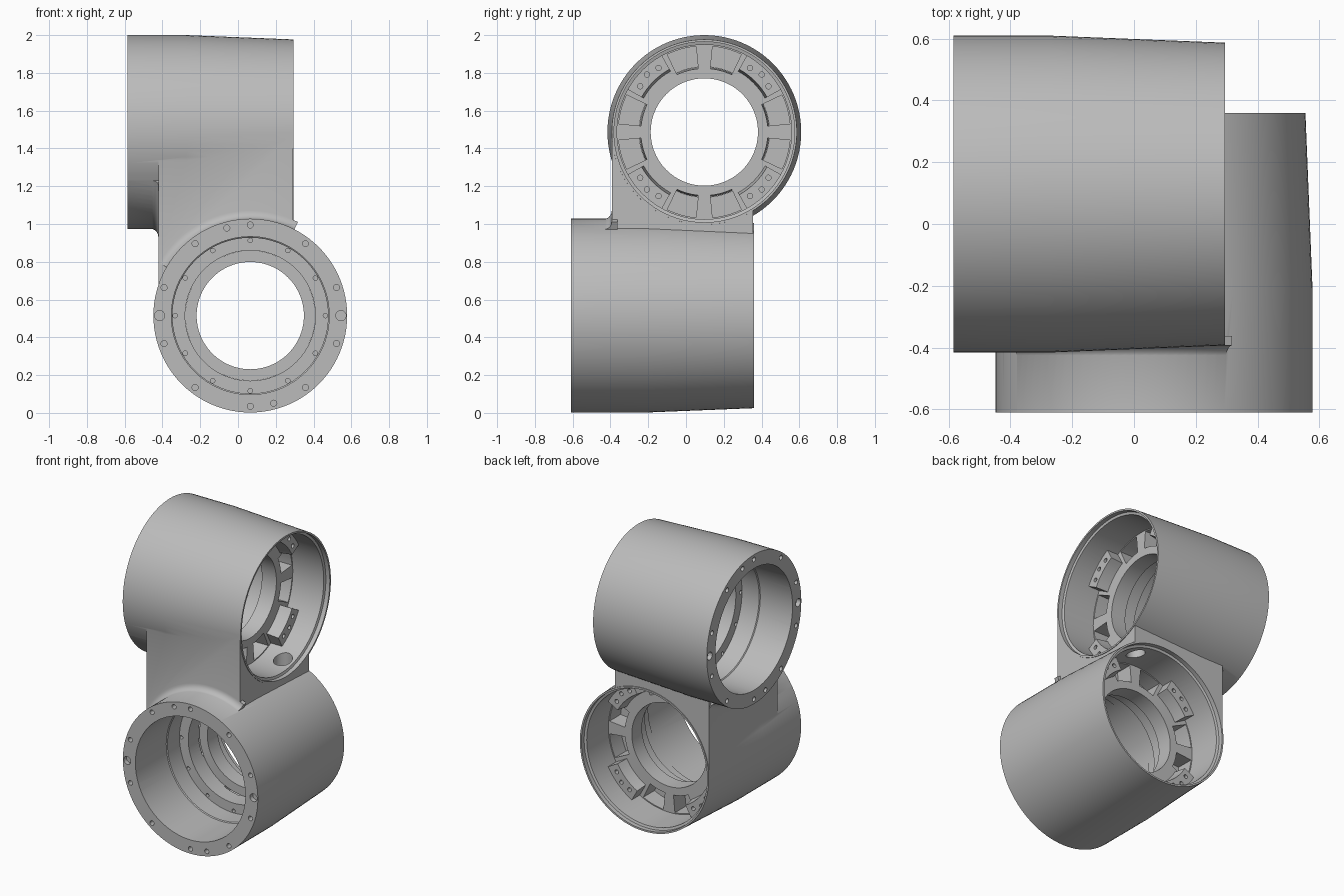
import bpy, bmesh
from math import cos, sin, radians, pi
from mathutils import Matrix

cube = bpy.data.objects.get("Cube")
if cube:
    bpy.data.objects.remove(cube, do_unlink=True)

mat = bpy.data.materials.new("cast_grey")
mat.use_nodes = True
GREY = (0.5, 0.5, 0.5, 1)
mat.diffuse_color = GREY
mat.node_tree.nodes["Principled BSDF"].inputs["Base Color"].default_value = GREY


def frame(ax, ay, az, origin):
    m = Matrix((ax, ay, az)).transposed().to_4x4()
    m.translation = origin
    return m


# Each tube: local z runs out of the open end, local -y points at the other tube
LOWER = frame((1, 0, 0), (0, 0, -1), (0, 1, 0), (0.065, 0.36, 0.515))
UPPER = frame((0, 1, 0), (0, 0, 1), (1, 0, 0), (0.295, 0.097, 1.487))
TUBES = [("lower", LOWER, 0.97, -0.753), ("upper", UPPER, 0.88, -0.717)]
HUB = -0.27


def lathe(bm, matrix, profile, a0=0, a1=360, steps=96):
    """Sweep a closed (radius, z) profile about local z between two angles."""
    full = a1 - a0 == 360
    rings = []
    for i in range(steps if full else steps + 1):
        a = radians(a0 + (a1 - a0) * i / steps)
        rings.append([bm.verts.new(matrix @ Matrix.Translation((r * cos(a), r * sin(a), z)).translation)
                      for r, z in profile])
    n = len(profile)
    for i in range(steps):
        p, q = rings[i], rings[(i + 1) % len(rings)]
        for j in range(n):
            k = (j + 1) % n
            if profile[j][0] == 0 and profile[k][0] == 0:
                continue
            loop = [p[j], p[k], q[k], q[j]]
            bm.faces.new(loop)
    if not full:
        bm.faces.new(rings[0])
        bm.faces.new(rings[-1])


def hole(bm, matrix, radius, angle, z0, z1, size):
    """Round drill cutter at a polar position."""
    a = radians(angle)
    place = matrix @ Matrix.Translation((radius * cos(a), radius * sin(a), 0))
    lathe(bm, place, [(0, z0), (size, z0), (size, z1), (0, z1)], steps=16)


def finish(bm, name):
    bmesh.ops.remove_doubles(bm, verts=bm.verts, dist=1e-5)
    bmesh.ops.dissolve_degenerate(bm, edges=bm.edges, dist=1e-6)
    bmesh.ops.recalc_face_normals(bm, faces=bm.faces)
    mesh = bpy.data.meshes.new(name)
    bm.to_mesh(mesh)
    bm.free()
    mesh.materials.append(mat)
    ob = bpy.data.objects.new(name, mesh)
    bpy.context.collection.objects.link(ob)
    return ob


def combine(body, other, operation):
    mod = body.modifiers.new("combine", 'BOOLEAN')
    mod.operation, mod.object, mod.solver = operation, other, 'EXACT'
    bpy.context.view_layer.objects.active = body
    bpy.ops.object.modifier_apply(modifier=mod.name)
    bpy.data.objects.remove(other, do_unlink=True)


# Connecting block
bm = bmesh.new()
lo, hi = (-0.422, -0.393, 0.515), (0.291, 0.355, 1.487)
size = [h - l for l, h in zip(lo, hi)]
mid = [(h + l) / 2 for l, h in zip(lo, hi)]
bmesh.ops.create_cube(bm, size=1, matrix=Matrix.Translation(mid) @ Matrix.Diagonal((*size, 1)))
housing = finish(bm, "joint_housing")

# Solid tapered drums
for name, m, length, face in TUBES:
    bm = bmesh.new()
    lathe(bm, m, [(0, 0), (0.49, 0), (0.513, -0.57), (0.513, -length), (0, -length)])
    combine(housing, finish(bm, name + "_drum"), 'UNION')

# Rounded fillets where the block meets the drums
for name, m, length, face in TUBES:
    f = 0.045
    curve = [(0.511 + f * (1 - sin(t)), face - f * (1 - cos(t)))
             for t in [i * pi / 12 for i in range(7)]]
    bm = bmesh.new()
    lathe(bm, m, [(0.48, face - f), (0.48, face + 0.03), (0.511 + f, face + 0.03)] + curve,
          -150, -63, 24)
    combine(housing, finish(bm, name + "_fillet"), 'UNION')

# Stepped bores from both ends
for name, m, length, face in TUBES:
    step = -length + 0.38 + (length - 0.88)
    bm = bmesh.new()
    lathe(bm, m, [(0, 0.1), (0.478, 0.1), (0.478, -0.03), (0.462, -0.035), (0.462, HUB),
                  (0.284, HUB), (0.284, step - 0.12 + 0.24 - 0.24 + 0.24), (0.345, step + 0.12),
                  (0.345, step), (0.412, step), (0.412, step - 0.13), (0.418, step - 0.135),
                  (0.418, -length - 0.1), (0, -length - 0.1)])
    combine(housing, finish(bm, name + "_bore"), 'DIFFERENCE')

# Raised mounting pads on the diagonals inside the open ends
bm = bmesh.new()
for name, m, length, face in TUBES:
    for a in (45, 135, 225, 315):
        lathe(bm, m, [(0.365, HUB - 0.02), (0.475, HUB - 0.02), (0.475, HUB + 0.085),
                      (0.38, HUB + 0.085)], a - 16, a + 16, 8)
combine(housing, finish(bm, "mounting_pads"), 'UNION')

# Pockets, screw holes and the cable passage
bm = bmesh.new()
for name, m, length, face in TUBES:
    step = -length + 0.38 + (length - 0.88)
    for quarter in (0, 90, 180, 270):
        for side in (-15.5, 15.5):
            a = quarter + side
            lathe(bm, m, [(0.335, HUB + 0.02), (0.455, HUB + 0.02), (0.455, HUB - 0.12),
                          (0.345, HUB - 0.12)], a - 10, a + 10, 8)
        for offset, r in ((-9.5, 0.417), (0, 0.43), (9.5, 0.417)):
            hole(bm, m, r, quarter + 45 + offset, HUB + 0.03, HUB + 0.11, 0.014)
    for a in range(0, 360, 30):
        hole(bm, m, 0.398, a, step - 0.03, step + 0.05, 0.012)
    for a in (18, 52.5, 90, 127.5, 162, -18, -52.5, -90, -127.5, -162, -105, 75):
        hole(bm, m, 0.48, a, -length - 0.03, -length + 0.05, 0.016)
    for a in (0, 180):
        hole(bm, m, 0.48, a, -length - 0.03, -length + 0.03, 0.027)
lathe(bm, Matrix.Translation((0.18, 0.23, 0)), [(0, 0.86), (0.06, 0.86), (0.06, 1.14), (0, 1.14)],
      steps=32)
combine(housing, finish(bm, "detail_cutters"), 'DIFFERENCE')

# Smooth shading with crisp edges
bpy.ops.object.select_all(action='DESELECT')
housing.select_set(True)
bpy.context.view_layer.objects.active = housing
bpy.ops.object.shade_smooth_by_angle(angle=radians(30))
